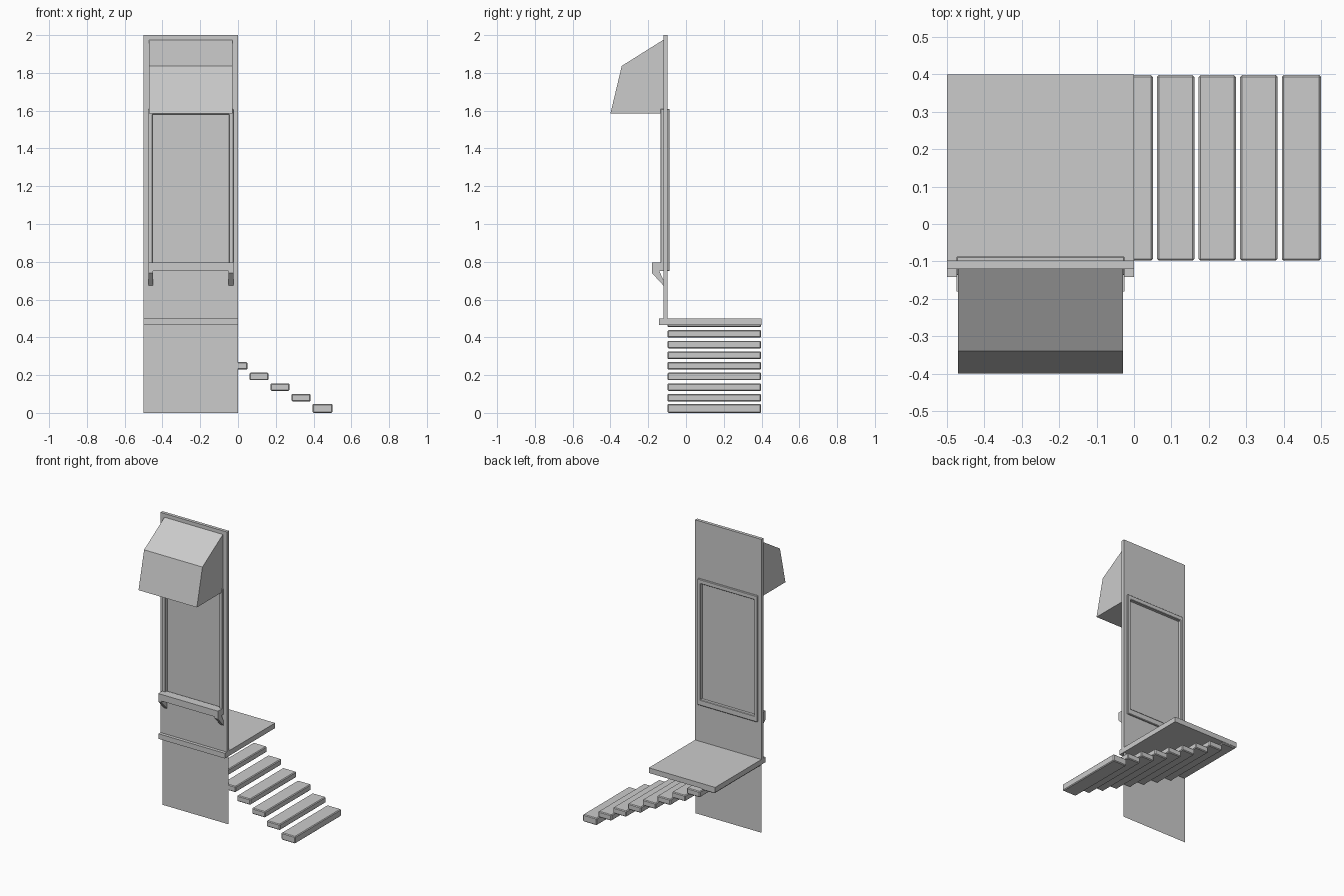
import bpy, bmesh

if "Cube" in bpy.data.objects:
    bpy.data.objects.remove(bpy.data.objects["Cube"])


def finish(name, bm, bevel=0):
    bmesh.ops.recalc_face_normals(bm, faces=bm.faces)
    mesh = bpy.data.meshes.new(name)
    bm.to_mesh(mesh)
    bm.free()
    ob = bpy.data.objects.new(name, mesh)
    bpy.context.collection.objects.link(ob)
    if bevel:
        m = ob.modifiers.new("soft_edges", 'BEVEL')
        m.width, m.segments = bevel, 1
    return ob


def box(name, x, y, z, bevel=0):
    bm = bmesh.new()
    bmesh.ops.create_cube(bm, size=1)
    for v in bm.verts:
        v.co = [(r[0] + r[1]) / 2 + c * (r[1] - r[0]) for c, r in zip(v.co, (x, y, z))]
    return finish(name, bm, bevel)


def extrude_x(name, profile, x):
    """Extrude a (y, z) outline from x[0] to x[1]."""
    bm = bmesh.new()
    f = bm.faces.new([bm.verts.new((x[0], y, z)) for y, z in profile])
    new = bmesh.ops.extrude_face_region(bm, geom=[f])["geom"]
    moved = [g for g in new if isinstance(g, bmesh.types.BMVert)]
    bmesh.ops.translate(bm, verts=moved, vec=(x[1] - x[0], 0, 0))
    return finish(name, bm)


def ring(name, outer, inner, y, bevel=0):
    """Rectangular frame; outer and inner are (x0, x1, z0, z1)."""
    bm = bmesh.new()
    loops = []
    for yy in y:
        for a, b, c, d in (outer, inner):
            loops.append([bm.verts.new((px, yy, pz))
                          for px, pz in ((a, c), (b, c), (b, d), (a, d))])
    fo, fi, bo, bi = loops
    for p, q in ((fo, fi), (fi, bi), (bi, bo), (bo, fo)):
        for i in range(4):
            j = (i + 1) % 4
            bm.faces.new((p[i], p[j], q[j], q[i]))
    return finish(name, bm, bevel)


# wall panel with window opening
opening = (-0.453, -0.047, 0.79, 1.58)
ring("wall_panel", (-0.5, 0, 0.49, 2.0), opening, (-0.12, -0.098))

# thin skirt under the platform
bm = bmesh.new()
bm.faces.new([bm.verts.new((x, -0.1, z)) for x, z in ((-0.5, 0), (0, 0), (0, 0.48), (-0.5, 0.48))])
finish("lower_skirt", bm)

# window frame and pane
ring("window_frame", (-0.475, -0.025, 0.75, 1.61), opening, (-0.136, -0.087), 0.003)
box("window_pane", (-0.455, -0.045), (-0.112, -0.108), (0.788, 1.582))

# floor platform
box("platform", (-0.5, 0), (-0.142, 0.4), (0.465, 0.5))

# serving shelf with diagonal brackets
box("shelf", (-0.475, -0.025), (-0.18, -0.12), (0.75, 0.795))
strut = [(-0.18, 0.752), (-0.18, 0.74), (-0.12, 0.675), (-0.12, 0.705), (-0.142, 0.752)]
for side, x in (("left", -0.475), ("right", -0.05)):
    extrude_x(f"shelf_bracket_{side}", strut, (x, x + 0.025))

# awning
extrude_x("awning", [(-0.4, 1.585), (-0.34, 1.837), (-0.12, 1.975), (-0.12, 1.585)], (-0.47, -0.03))

# floating stair treads, continuing beneath the platform
for i in range(9):
    x, z = 0.395 - 0.1112 * i, 0.004 + 0.0563 * i
    box(f"stair_tread_{i + 1}", (x, x + 0.1), (-0.098, 0.398), (z, z + 0.04), 0.005)
# ground contact of the lowest tread
first = bpy.data.objects["stair_tread_1"]
for v in first.data.vertices:
    if v.co.z < 0.02:
        v.co.z = 0
    else:
        v.co.z = 0.048
    if v.co.x > 0.45:
        v.co.x = 0.5
